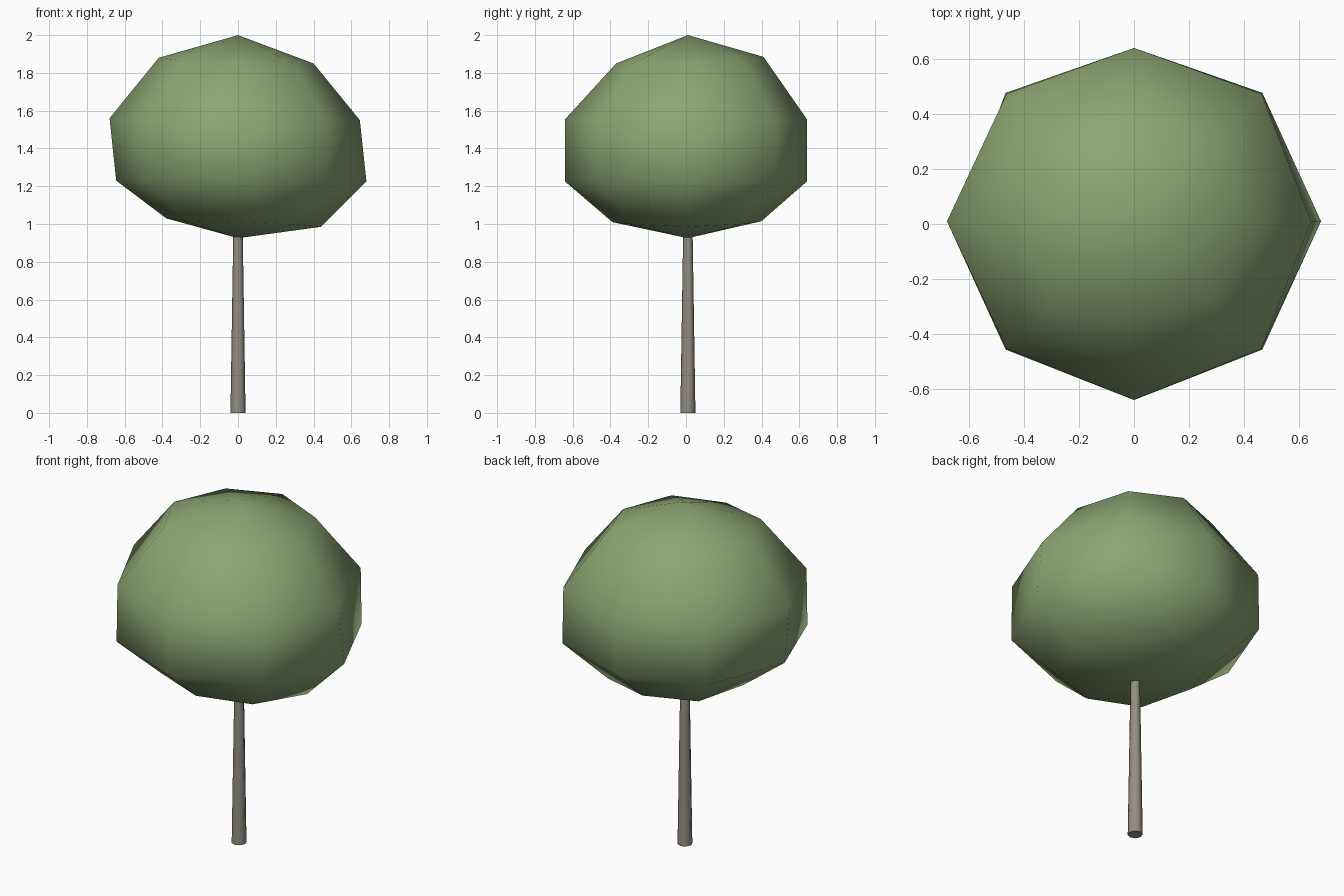
import bpy, bmesh, math

if "Cube" in bpy.data.objects:
    bpy.data.objects.remove(bpy.data.objects["Cube"])


def material(name, colour):
    m = bpy.data.materials.new(name)
    m.diffuse_color = (*colour, 1)
    m.use_nodes = True
    m.node_tree.nodes["Principled BSDF"].inputs["Base Color"].default_value = m.diffuse_color
    return m


def make_object(name, bm, mat):
    bmesh.ops.recalc_face_normals(bm, faces=bm.faces)
    mesh = bpy.data.meshes.new(name)
    bm.to_mesh(mesh)
    bm.free()
    mesh.materials.append(mat)
    obj = bpy.data.objects.new(name, mesh)
    bpy.context.collection.objects.link(obj)
    return obj


leaf_green = material("leaf green", (0.26, 0.38, 0.17))
bark_grey = material("bark grey brown", (0.30, 0.27, 0.235))
CY = 0.01

# Crown: uneven eight-sided ball; radius and height toward +x, +y, -x, -y,
# followed by the radius at the diagonals
rings = [
    ((0.40, 1.85), (0.40, 1.885), (0.42, 1.88), (0.38, 1.85), 0.41),
    ((0.645, 1.55), (0.63, 1.555), (0.68, 1.56), (0.65, 1.555), 0.655),
    ((0.68, 1.225), (0.63, 1.225), (0.645, 1.23), (0.65, 1.225), 0.66),
    ((0.44, 0.985), (0.39, 1.015), (0.38, 1.03), (0.40, 1.01), 0.415),
]
bm = bmesh.new()
loops = []
for *cardinal, diagonal in rings:
    loop = []
    for i in range(8):
        r, z = cardinal[i // 2]
        if i % 2:
            r, z = diagonal, (z + cardinal[(i // 2 + 1) % 4][1]) / 2
        a = i * math.pi / 4
        loop.append(bm.verts.new((r * math.cos(a), CY + r * math.sin(a), z)))
    loops.append(loop)
top = bm.verts.new((0, CY, 2.0))
bottom = bm.verts.new((0, CY, 0.925))
for i in range(8):
    j = (i + 1) % 8
    bm.faces.new((top, loops[0][i], loops[0][j]))
    bm.faces.new((bottom, loops[-1][j], loops[-1][i]))
    for upper, lower in zip(loops, loops[1:]):
        bm.faces.new((upper[i], lower[i], lower[j], upper[j]))
for f in bm.faces:
    f.smooth = True
make_object("crown", bm, leaf_green)

# Trunk: slim tapered post with eight sides
bm = bmesh.new()
bmesh.ops.create_cone(bm, cap_ends=True, segments=8, radius1=0.04,
                      radius2=0.025, depth=0.96)
bmesh.ops.translate(bm, verts=bm.verts, vec=(0, CY, 0.48))
trunk = make_object("trunk", bm, bark_grey)
bpy.context.view_layer.objects.active = trunk
trunk.select_set(True)
bpy.ops.object.shade_smooth_by_angle(angle=math.radians(60))
